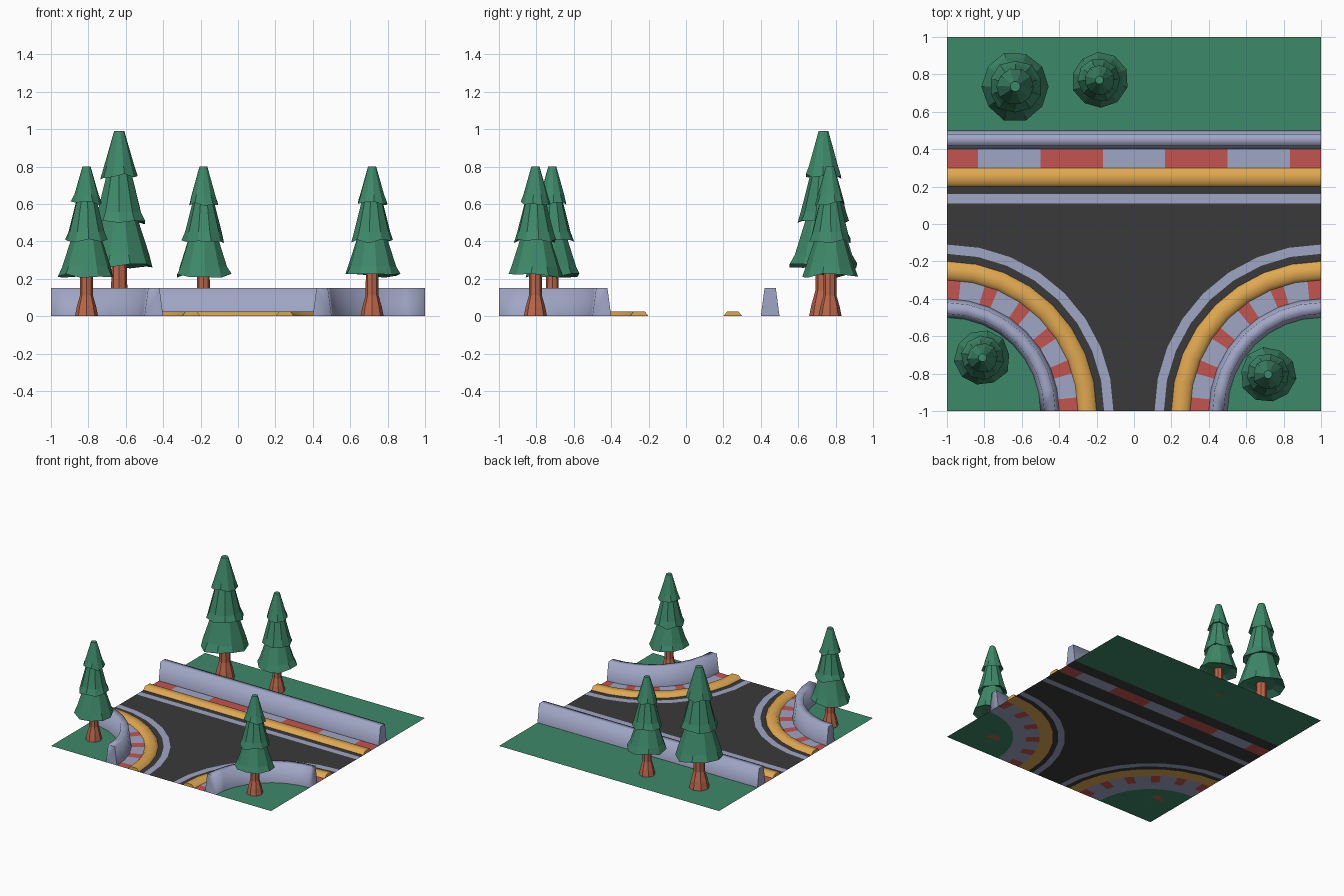
import bpy, bmesh, math, random

if "Cube" in bpy.data.objects:
    bpy.data.objects.remove(bpy.data.objects["Cube"])
random.seed(4)


def mat(name, r, g, b):
    m = bpy.data.materials.new(name)
    m.diffuse_color = (r, g, b, 1)
    m.use_nodes = True
    m.node_tree.nodes["Principled BSDF"].inputs["Base Color"].default_value = m.diffuse_color
    return m


GREEN = mat("grass_green", 0.048, 0.25, 0.145)
GREY = mat("pale_grey", 0.35, 0.38, 0.56)
RED = mat("curb_red", 0.54, 0.09, 0.08)
YELLOW = mat("curb_yellow", 0.74, 0.39, 0.08)
DARK = mat("asphalt", 0.042, 0.042, 0.043)
BROWN = mat("bark", 0.50, 0.135, 0.07)
SEG = 8  # facets in each quarter bend


def straight(t, d):
    """Point along the back road edge, d away from the grass."""
    return (-1 + 2 * t, 0.5 - d)


def bend(side):
    """Same for the quarter bends, faceted, centred on a front corner."""
    def f(t, d):
        k = min(int(t * SEG + 1e-6), SEG - 1)
        u = t * SEG - k
        a, b = (math.radians(90 * (k + i) / SEG) for i in (0, 1))
        r = 0.5 + d
        x = r * (math.cos(a) * (1 - u) + math.cos(b) * u)
        y = r * (math.sin(a) * (1 - u) + math.sin(b) * u)
        return (side * (1 - x), -1 + y)
    return f


def finish(name, bm, mats, closed, smooth=0):
    bmesh.ops.recalc_face_normals(bm, faces=bm.faces)
    if not closed:  # flat markings face up
        bm.normal_update()
        bmesh.ops.reverse_faces(bm, faces=[f for f in bm.faces if f.normal.z < 0])
    me = bpy.data.meshes.new(name)
    bm.to_mesh(me)
    bm.free()
    for m in mats:
        me.materials.append(m)
    ob = bpy.data.objects.new(name, me)
    bpy.context.collection.objects.link(ob)
    if smooth:
        bpy.ops.object.select_all(action='DESELECT')
        ob.select_set(True)
        bpy.context.view_layer.objects.active = ob
        bpy.ops.object.shade_smooth_by_angle(angle=math.radians(smooth))
    return ob


def sweep(name, path, profile, ts, mats, rule=None, smooth=0):
    """Sweep a (distance, height) profile; two points give a flat strip."""
    bm = bmesh.new()
    rings = [[bm.verts.new((*path(t, d), z)) for d, z in profile] for t in ts]
    n = len(profile)
    closed = n > 2
    for i in range(len(ts) - 1):
        for j in range(n if closed else n - 1):
            k = (j + 1) % n
            f = bm.faces.new((rings[i][j], rings[i][k], rings[i + 1][k], rings[i + 1][j]))
            if rule:
                f.material_index = rule((ts[i] + ts[i + 1]) / 2)
    if closed:
        bm.faces.new(rings[0])
        bm.faces.new(rings[-1])
    return finish(name, bm, mats, closed, smooth)


def polygon(name, pts, m):
    bm = bmesh.new()
    f = bm.faces.new([bm.verts.new((x, y, 0)) for x, y in pts])
    bmesh.ops.triangulate(bm, faces=[f])
    return finish(name, bm, [m], False)


def flat(a, b):
    return [(a, 0), (b, 0)]


# Bands, curb and barrier along the straight edge and both bends
arc_ts = [i / SEG for i in range(SEG + 1)]
red_w, period = 6 / 90, 16.8 / 90
for label, path in (("back", straight), ("left", bend(-1)), ("right", bend(1))):
    if label == "back":
        ts, lift = [0, 1], 0.001
        cuts = [0] + [(1 + 2 * i) / 12 for i in range(6)] + [1]
        rule = lambda t: int(t * 6 + 0.5) % 2
        sweep("back_base_under_barrier", path, flat(0, 0.1), ts, [DARK])
        sweep("back_base_under_curb", path, flat(0.2, 0.3), ts, [DARK])
    else:
        ts, lift = arc_ts, 0
        marks = [i * period + o for i in range(6) for o in (0, red_w)]
        cuts = sorted({round(min(t, 1), 5) for t in marks + arc_ts})
        rule = lambda t: 0 if t % period < red_w else 1
    z = lift
    sweep(label + "_barrier", path, [(0, z), (0.02, 0.15), (0.08, 0.15), (0.1, z)],
          ts, [GREY], smooth=85)
    sweep(label + "_striped_band", path, flat(0.1, 0.2), cuts, [RED, GREY], rule)
    sweep(label + "_curb", path, [(0.2, z), (0.22, 0.025), (0.28, 0.025), (0.3, z)],
          ts, [YELLOW], smooth=85)
    sweep(label + "_shoulder", path, flat(0.3, 0.34), ts, [DARK])
    sweep(label + "_edge_line", path, flat(0.34, 0.39), ts, [GREY])

# Road surface and grass
left = [bend(-1)(t, 0.39) for t in arc_ts]
right = [bend(1)(t, 0.39) for t in arc_ts]
polygon("road", left + [(-1, 0.11), (1, 0.11)] + right[::-1], DARK)
polygon("back_grass", [(-1, 0.5), (1, 0.5), (1, 1), (-1, 1)], GREEN)
for label, s in (("left", -1), ("right", 1)):
    polygon(label + "_grass", [(s, -1)] + [bend(s)(t, 0) for t in arc_ts], GREEN)


def lathe(bm, x, y, s, profile, sides, index, turn=0, droop=False):
    """Low-poly turned shape; droop makes the second ring ragged."""
    rings = []
    for k, (r, z) in enumerate(profile):
        ring = []
        for i in range(sides):
            a = turn + math.tau * i / sides
            rag = droop and k == 1
            dz = random.uniform(0, 0.025) if rag else 0
            rr = r * (random.uniform(0.95, 1.04) if rag else 1)
            ring.append(bm.verts.new((x + s * rr * math.cos(a),
                                      y + s * rr * math.sin(a), s * (z + dz))))
        rings.append(ring)
    faces = [bm.faces.new(rings[0]), bm.faces.new(rings[-1])]
    for p, q in zip(rings, rings[1:]):
        for i in range(sides):
            j = (i + 1) % sides
            faces.append(bm.faces.new((p[i], p[j], q[j], q[i])))
    for f in faces:
        f.material_index = index


# Pine trees: flared trunk and three skirts
TIERS = [(0.205, 0.15, 0.42, 0.08), (0.39, 0.115, 0.62, 0.055), (0.59, 0.082, 0.80, 0.022)]
for n, (x, y, s) in enumerate([(-0.635, 0.735, 1.237), (-0.185, 0.77, 1),
                               (-0.81, -0.715, 1), (0.717, -0.805, 1)]):
    bm = bmesh.new()
    lathe(bm, x, y, s, [(0.062, 0), (0.052, 0.05), (0.035, 0.11), (0.033, 0.27)], 8, 1)
    for k, (z0, r0, z1, r1) in enumerate(TIERS):
        rm = r1 + (r0 - r1) * 0.72
        lathe(bm, x, y, s, [(0.6 * r0, z0 + 0.035), (r0, z0), (rm, z0 + 0.06), (r1, z1)],
              10, 0, turn=0.3 * k + n, droop=True)
    finish("pine_tree_%d" % (n + 1), bm, [GREEN, BROWN], True)
